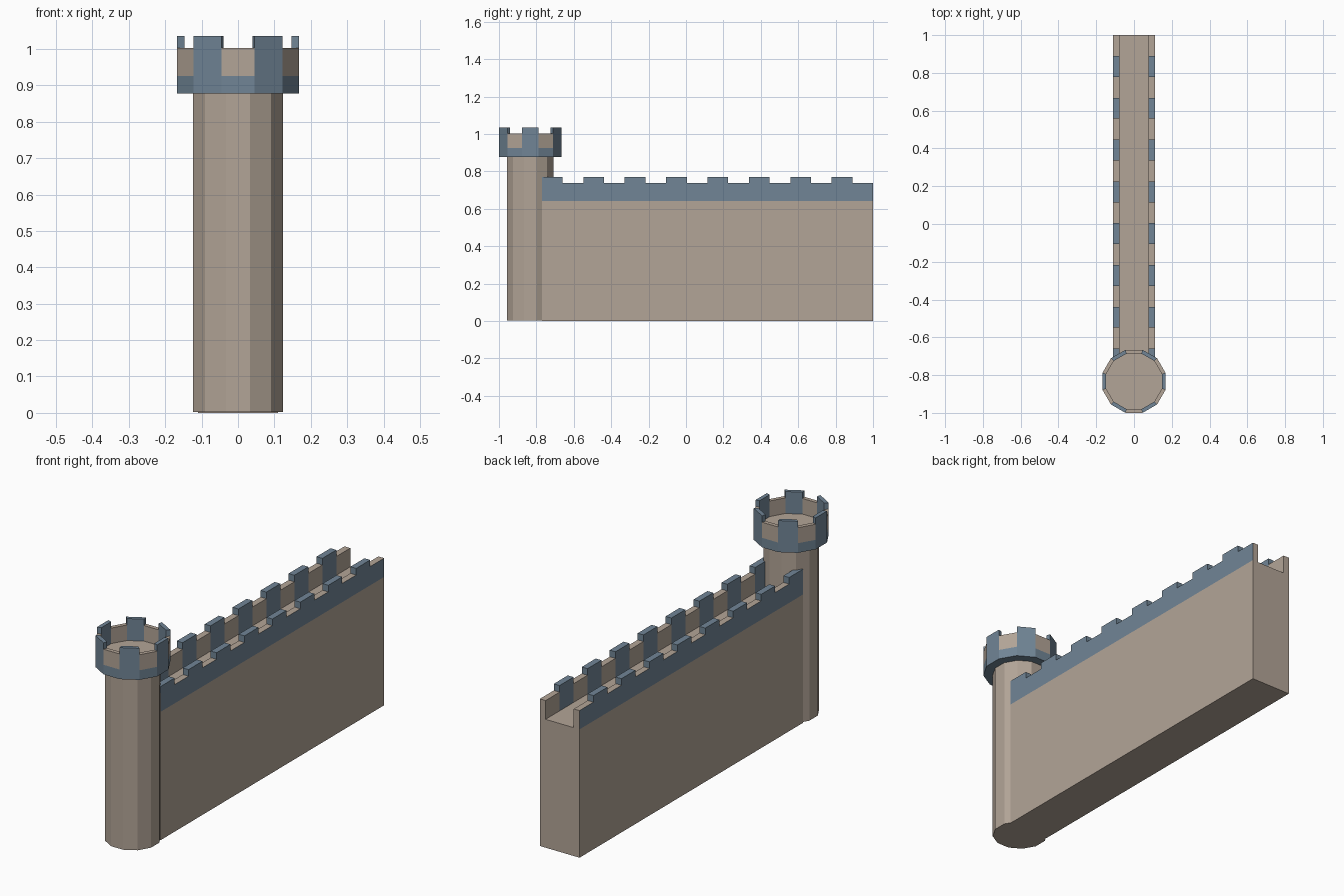
import bpy, bmesh, math

if "Cube" in bpy.data.objects:
    bpy.data.objects.remove(bpy.data.objects["Cube"])

def material(name, rgb):
    m = bpy.data.materials.new(name)
    m.diffuse_color = (*rgb, 1)
    m.use_nodes = True
    m.node_tree.nodes["Principled BSDF"].inputs["Base Color"].default_value = m.diffuse_color
    return m

STONE = material("stone", (0.45, 0.375, 0.31))
TRIM = material("trim", (0.165, 0.235, 0.305))

def loft(name, sections, ring, closed, blue, blue_merlon, tops, rim_z, merlon_z):
    """Join equal sections with quads, then raise every second top as a merlon.
    ring: sections run round an axis; closed: each profile is a loop.
    blue / blue_merlon / tops are profile edge indices."""
    bm = bmesh.new()
    rows = [[bm.verts.new(p) for p in s] for s in sections]
    n, m = len(rows), len(rows[0])
    raised = []
    for i in range(n if ring else n - 1):
        a, b = rows[i], rows[(i + 1) % n]
        for j in range(m if closed else m - 1):
            k = (j + 1) % m
            f = bm.faces.new((a[j], a[k], b[k], b[j]))
            merlon = i % 2 == 0
            f.material_index = int(j in blue or (merlon and j in blue_merlon))
            if merlon and j in tops:
                raised.append(f)
    # end caps
    if ring:
        bm.faces.new([r[0] for r in rows])
        bm.faces.new([r[-1] for r in rows])
    else:
        bm.faces.new(rows[0])
        bm.faces.new(rows[-1])
    bmesh.ops.recalc_face_normals(bm, faces=bm.faces[:])
    # merlons
    out = bmesh.ops.extrude_discrete_faces(bm, faces=raised)
    for f in out["faces"]:
        for v in f.verts:
            v.co.z = merlon_z
    for f in bm.faces:
        if f.calc_center_median().z > rim_z + 0.005:
            f.material_index = 1
    me = bpy.data.meshes.new(name)
    bm.to_mesh(me)
    bm.free()
    me.materials.append(STONE)
    me.materials.append(TRIM)
    ob = bpy.data.objects.new(name, me)
    bpy.context.collection.objects.link(ob)
    return ob

# Curtain wall: U-shaped section with a walkway between two parapets
W, T, WALK, RIM = 0.11, 0.078, 0.643, 0.737
half = [(W, 0), (W, WALK), (W, RIM), (T, RIM), (T, WALK)]
profile = half + [(-x, z) for x, z in reversed(half)]
Y0, STEPS = -0.77, 16
stations = [Y0 + (1 - Y0) * i / STEPS for i in range(STEPS + 1)]
loft("curtain_wall", [[(x, y, z) for x, z in profile] for y in stations],
     False, True, {1, 7}, {3, 5}, {2, 6}, RIM, 0.77)

# Round tower: twelve flat sides, overhanging head with parapet
# (profile radii are measured to the middle of each flat)
CY, SIDES = -0.833, 12
tower = [(0.124, 0.003), (0.124, 0.877), (0.167, 0.877), (0.167, 0.925),
         (0.167, 1.003), (0.147, 1.003), (0.147, 0.925)]
k = 1 / math.cos(math.pi / SIDES)
sections = []
for i in range(SIDES):
    a = 2 * math.pi * (i - 0.5) / SIDES
    sections.append([(r * k * math.cos(a), CY + r * k * math.sin(a), z)
                     for r, z in tower])
loft("tower", sections, True, False, {1, 2}, {3, 5}, {4}, 1.003, 1.035)
